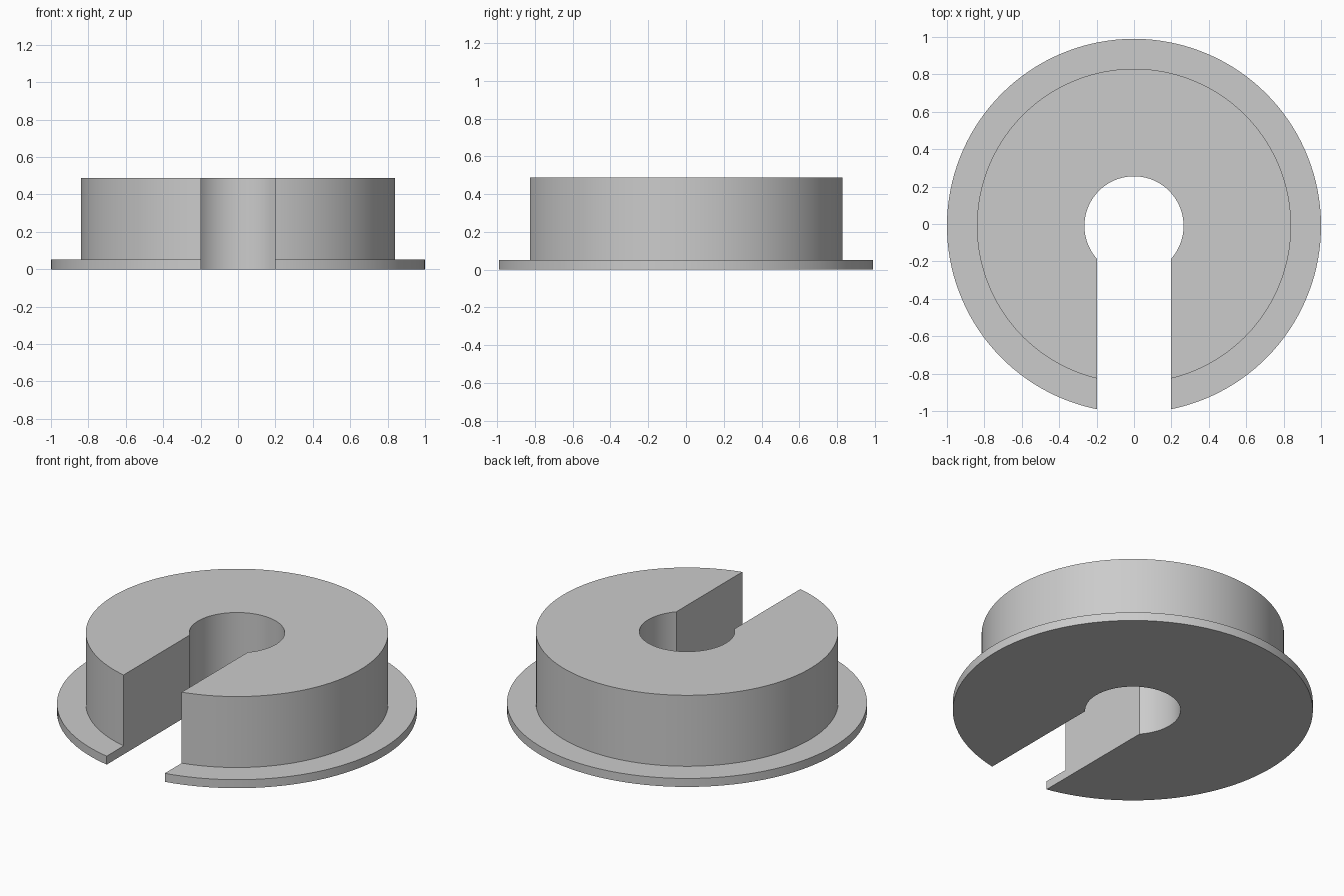
import bpy
import bmesh
from math import asin, pi, sin, cos, radians

cube = bpy.data.objects.get("Cube")
if cube:
    bpy.data.objects.remove(cube, do_unlink=True)

CENTRE_Y = -0.01
SLOT_HALF = 0.197
SEGMENTS = 128

# Cross-section as (radius, height): bore, flange rim, step, body wall, top
HOLE, BODY, FLANGE = 0.265, 0.84, 1.0
STEP, TOP = 0.052, 0.487
SECTION = [(HOLE, 0), (FLANGE, 0), (FLANGE, STEP),
           (BODY, STEP), (BODY, TOP), (HOLE, TOP)]


def station(t):
    """Section points at fraction t of the way round, ending on the slot walls."""
    points = []
    for radius, z in SECTION:
        gap = asin(SLOT_HALF / radius)
        angle = -pi / 2 + gap + t * (2 * pi - 2 * gap)
        points.append((radius * cos(angle), CENTRE_Y + radius * sin(angle), z))
    return points


# Sweep the section round the bore, leaving the slot open at the front
bm = bmesh.new()
rings = [[bm.verts.new(p) for p in station(i / SEGMENTS)]
         for i in range(SEGMENTS + 1)]
count = len(SECTION)
for a, b in zip(rings, rings[1:]):
    for k in range(count):
        n = (k + 1) % count
        bm.faces.new((a[k], b[k], b[n], a[n]))

# Flat slot walls
bm.faces.new(rings[0])
bm.faces.new(rings[-1][::-1])
bmesh.ops.recalc_face_normals(bm, faces=bm.faces)

mesh = bpy.data.meshes.new("slotted_flanged_bushing")
bm.to_mesh(mesh)
bm.free()
bushing = bpy.data.objects.new("slotted_flanged_bushing", mesh)
bpy.context.collection.objects.link(bushing)

# Plain grey
grey = bpy.data.materials.new("plain_grey")
grey.use_nodes = True
colour = (0.6, 0.6, 0.6, 1)
grey.diffuse_color = colour
grey.node_tree.nodes["Principled BSDF"].inputs["Base Color"].default_value = colour
mesh.materials.append(grey)

bpy.ops.object.select_all(action="DESELECT")
bushing.select_set(True)
bpy.context.view_layer.objects.active = bushing
bpy.ops.object.shade_smooth_by_angle(angle=radians(30))
